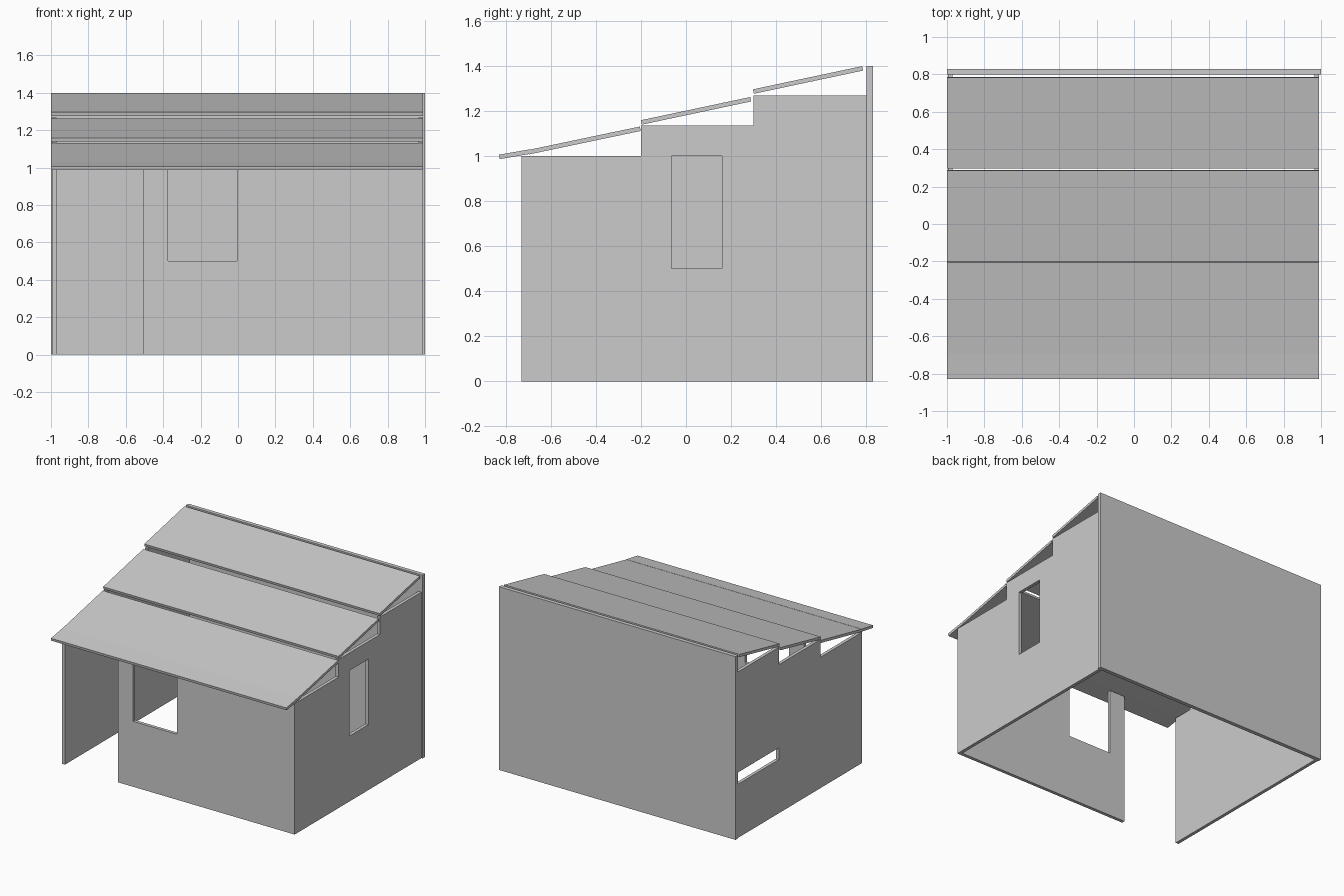
import bpy, math

if "Cube" in bpy.data.objects:
    bpy.data.objects.remove(bpy.data.objects["Cube"])

def box(name, x0, x1, y0, y1, z0, z1):
    bpy.ops.mesh.primitive_cube_add(size=1, location=((x0+x1)/2, (y0+y1)/2, (z0+z1)/2))
    o = bpy.context.object
    o.name = name
    o.scale = (x1-x0, y1-y0, z1-z0)
    bpy.ops.object.transform_apply(location=False, rotation=False, scale=True)
    return o

def slab(name, x0, x1, y0, z0, y1, z1, t=0.02):
    # sloping board; the points lie on its top edge
    ang = math.atan2(z1-z0, y1-y0)
    o = box(name, x0, x1, 0, math.hypot(y1-y0, z1-z0), -t, 0)
    c = ((y0+y1)/2 + math.sin(ang)*t/2, (z0+z1)/2 - math.cos(ang)*t/2)
    o.location = ((x0+x1)/2, c[0], c[1])
    o.rotation_euler = (ang, 0, 0)
    return o

FRONT, INNER, BACK = -0.73, -0.705, 0.80

# back wall boards: (x0, x1, z0, z1)
for x0, x1, z0, z1 in [(-1, 0, 0, 0.5), (0, 1, 0, 0.5),
                       (-1, -0.5, 0.5, 1), (-0.5, 1, 0.5, 1), (-1, 1, 1, 1.4)]:
    box("back_wall_board", x0, x1, BACK, 0.83, z0, z1)

# front wall boards around the window, doorway left open
for x0, x1, z0, z1 in [(-0.505, -0.005, 0, 0.5), (-0.505, -0.375, 0.5, 1),
                       (-0.005, 0.99, 0, 0.5), (-0.005, 0.99, 0.5, 1)]:
    box("front_wall_board", x0, x1, FRONT, INNER, z0, z1)

# stepped tops shared by both side walls
tops = [(-0.2, 0.3, 1.0, 1.135), (0.3, BACK, 1.0, 1.268)]

# right wall boards around its window
for y0, y1, z0, z1 in [(INNER, -0.2, 0, 0.5), (-0.2, 0.3, 0, 0.5), (0.3, BACK, 0, 0.5),
                       (INNER, -0.065, 0.5, 1), (0.16, 0.3, 0.5, 1),
                       (0.3, BACK, 0.5, 1)] + tops:
    box("right_wall_board", 0.965, 0.99, y0, y1, z0, z1)

# left wall boards with the low slot near the back
for y0, y1, z0, z1 in [(INNER, 0.3, 0, 0.5), (0.3, BACK, 0, 0.28), (0.3, BACK, 0.28, 0.41),
                       (INNER, BACK, 0.5, 1)] + tops:
    box("left_wall_board", -0.995, -0.97, y0, y1, z0, z1)

# three overlapping roof tiers, each of three boards
for y0, z0, y1, z1 in [(-0.70, 1.027, -0.205, 1.131),
                       (-0.20, 1.159, 0.285, 1.262),
                       (0.297, 1.296, 0.782, 1.399)]:
    for x0, x1 in [(-1, -0.505), (-0.505, -0.005), (-0.005, 0.99)]:
        slab("roof_board", x0, x1, y0, z0, y1, z1)

# eave board
slab("eave_board", -1, 0.99, -0.83, 1.006, -0.692, 1.03)
